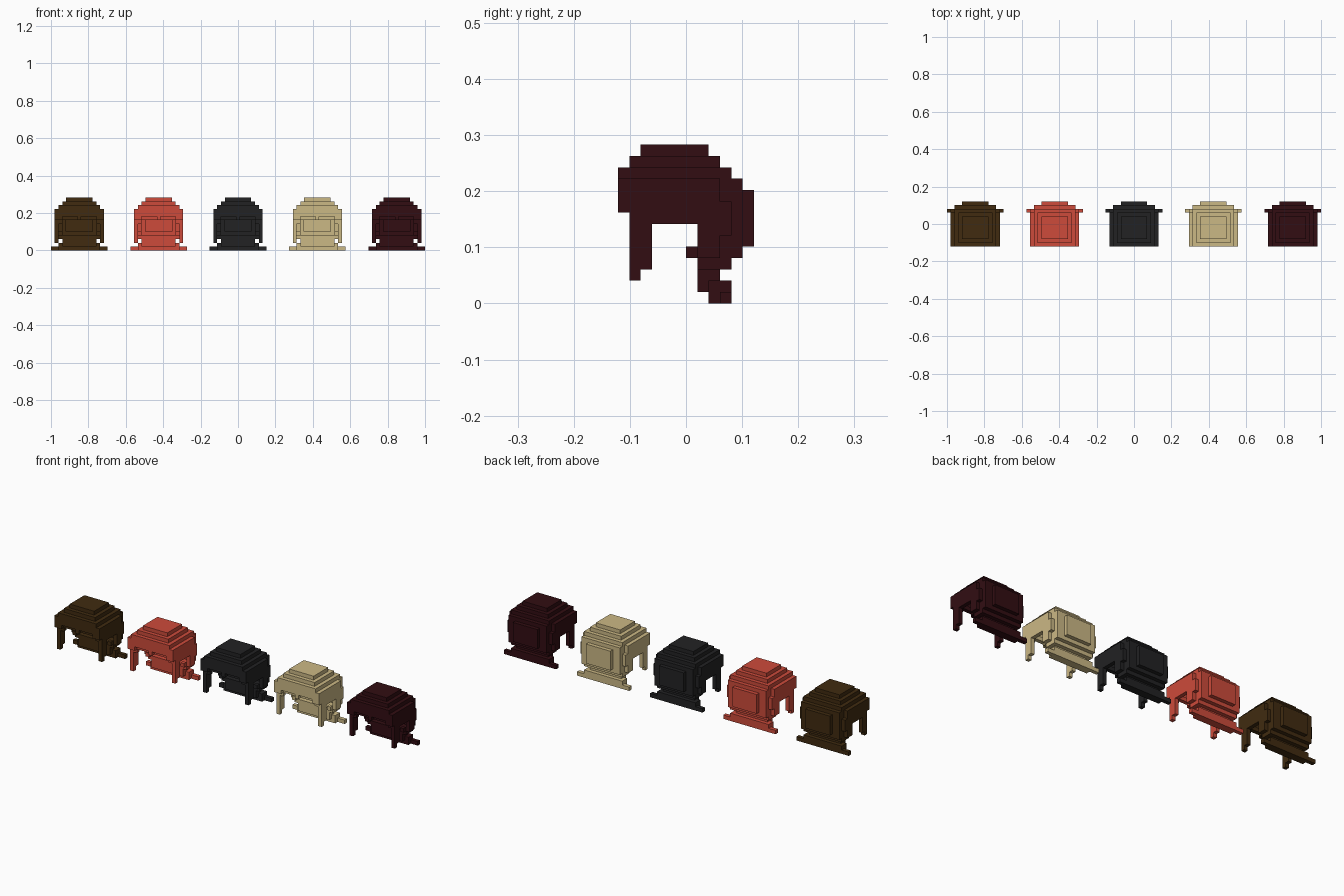
import bpy, bmesh
from mathutils import Vector

if "Cube" in bpy.data.objects:
    bpy.data.objects.remove(bpy.data.objects["Cube"])

V = 2 / 99            # voxel size; the row of wigs is 99 voxels long
cells = set()         # filled voxels (i across, j front to back, k up)


def block(w, j0, j1, k0, k1, fill=True, inner=0):
    """Mirrored block covering inner <= |i| <= w."""
    box = {(i, j, k) for i in range(-w, w + 1) if abs(i) >= inner
           for j in range(j0, j1 + 1) for k in range(k0, k1 + 1)}
    if fill:
        cells.update(box)
    else:
        cells.difference_update(box)


# Stepped crown
block(3, 2, 7, 13, 13)
block(4, 1, 8, 12, 12)
block(5, 0, 9, 11, 11)
# Main mass and rounded back
block(6, 0, 8, 8, 10)
block(6, 1, 8, 7, 7)
block(6, 9, 9, 6, 8)
block(5, 9, 9, 4, 10)
block(5, 10, 10, 4, 10)
block(3, 11, 11, 5, 9)
block(6, 7, 8, 4, 6)
# Hollow for the head
block(3, 2, 7, 12, 12, False)
block(4, 1, 8, 11, 11, False)
block(5, 1, 8, 4, 10, False)
block(4, 9, 9, 4, 10, False)
block(3, 10, 10, 5, 9, False)
# Fringe: notched lower edge with recessed strands
block(4, 0, 0, 8, 8, False, 1)
block(4, 1, 1, 8, 8, True, 1)
block(6, 1, 1, 7, 7, True, 5)
# Sideburns
block(6, 1, 2, 3, 7, True, 6)
block(6, 1, 1, 2, 2, True, 6)
# Tufts behind the ears
block(5, 6, 6, 4, 4, True, 5)
# Nape and flicked-out ends
block(5, 7, 9, 3, 3)
block(4, 7, 8, 2, 2)
block(4, 7, 8, 1, 1)
block(5, 8, 9, 1, 1)
block(5, 8, 8, 0, 0)
block(7, 9, 9, 0, 0)


def voxel_mesh(name):
    """Skin the filled voxels, keeping only exposed faces."""
    bm = bmesh.new()
    verts = {}

    def vert(p):
        key = tuple(round(c * 2) for c in p)
        if key not in verts:
            verts[key] = bm.verts.new((p.x * V, (p.y - 5.5) * V, (p.z + 0.5) * V))
        return verts[key]

    for c in sorted(cells):
        for axis in range(3):
            for s in (-1, 1):
                n = Vector((0, 0, 0))
                n[axis] = s
                centre = Vector(c)
                if tuple(int(a) for a in centre + n) in cells:
                    continue
                u = Vector((0, 0, 0))
                u[(axis + 1) % 3] = 0.5
                w = n.cross(u)
                m = centre + n * 0.5
                bm.faces.new([vert(m - u - w), vert(m + u - w),
                              vert(m + u + w), vert(m - u + w)])
    mesh = bpy.data.meshes.new(name)
    bm.to_mesh(mesh)
    bm.free()
    return mesh


# One hairpiece per colour, 21 voxels apart
colours = [("brown", (0.052, 0.024, 0.005)),
           ("coral_red", (0.61, 0.070, 0.043)),
           ("charcoal", (0.016, 0.016, 0.017)),
           ("blonde", (0.60, 0.48, 0.235)),
           ("dark_maroon", (0.032, 0.004, 0.006))]
for n, (label, rgb) in enumerate(colours):
    mat = bpy.data.materials.new(label)
    mat.diffuse_color = (*rgb, 1)
    mat.use_nodes = True
    mat.node_tree.nodes["Principled BSDF"].inputs["Base Color"].default_value = mat.diffuse_color
    mesh = voxel_mesh(label + "_hair")
    mesh.materials.append(mat)
    ob = bpy.data.objects.new(label + "_hair", mesh)
    ob.location.x = (n - 2) * 21 * V
    bpy.context.collection.objects.link(ob)
